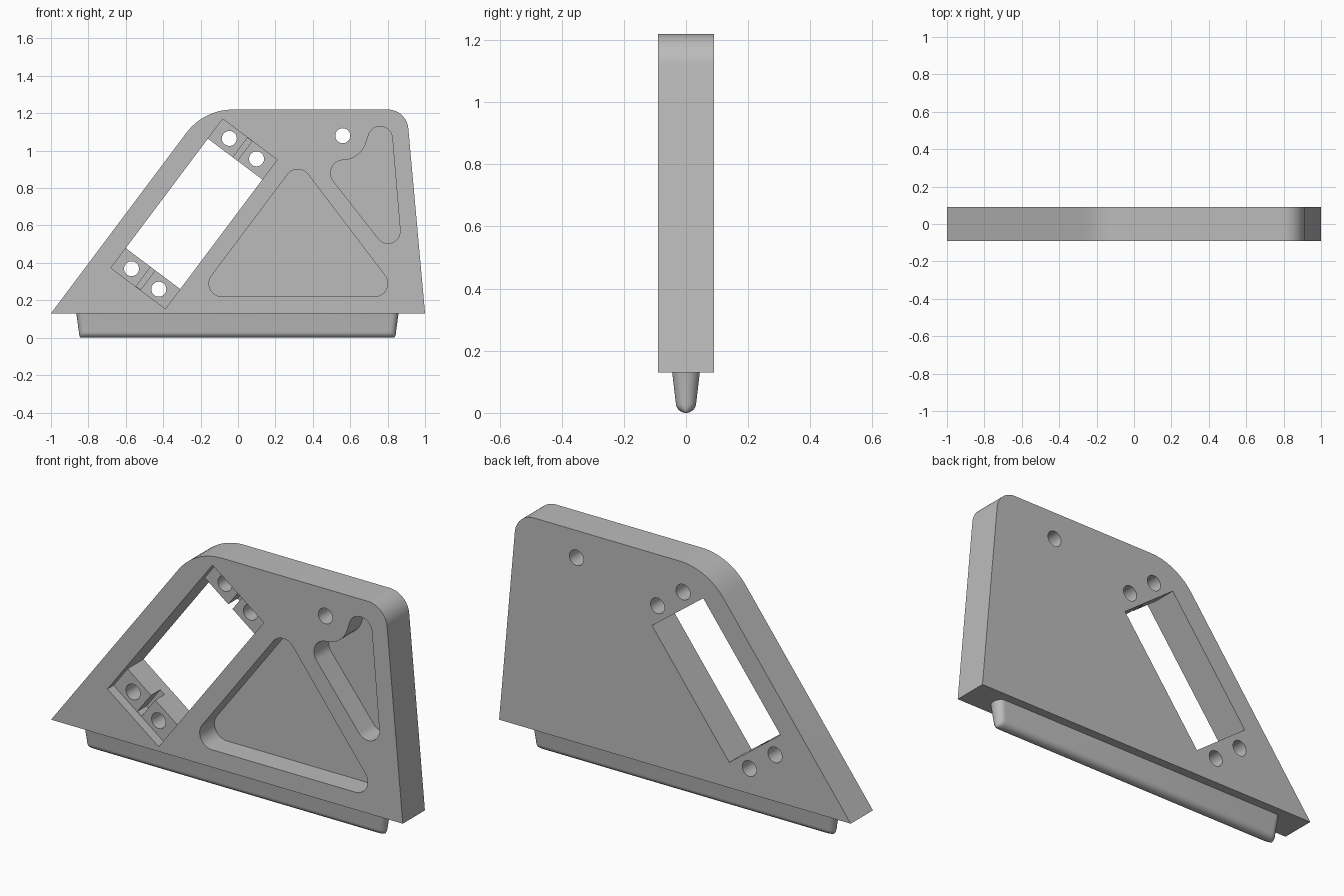
import bpy, bmesh, math
from mathutils import Vector

cube = bpy.data.objects.get("Cube")
if cube:
    bpy.data.objects.remove(cube, do_unlink=True)

grey = bpy.data.materials.new("plain grey")
grey.use_nodes = True
grey.diffuse_color = (0.5, 0.5, 0.5, 1)
grey.node_tree.nodes["Principled BSDF"].inputs["Base Color"].default_value = (0.5, 0.5, 0.5, 1)

FRONT, BACK = -0.09, 0.09


def belt(circles):
    """Outline wrapped round circles (x, z, r): r = 0 is a corner, r < 0 bends inward."""
    n = len(circles)
    normals = []
    for i in range(n):
        x1, z1, r1 = circles[i]
        x2, z2, r2 = circles[(i + 1) % n]
        d = Vector((x2 - x1, z2 - z1))
        a = max(-1, min(1, (r1 - r2) / d.length))
        normals.append(math.atan2(d.y, d.x) - math.acos(a))
    points = []
    for i, (x, z, r) in enumerate(circles):
        if r == 0:
            points.append((x, z))
            continue
        start, end = normals[i - 1], normals[i]
        sweep = (end - start) % math.tau if r > 0 else -((start - end) % math.tau)
        steps = max(2, math.ceil(abs(sweep) / math.radians(6)))
        for k in range(steps + 1):
            t = start + sweep * k / steps
            points.append((x + r * math.cos(t), z + r * math.sin(t)))
    return points


def loft(name, rings):
    """Closed solid through equal rings of 3D points."""
    bm = bmesh.new()
    loops = [[bm.verts.new(p) for p in ring] for ring in rings]
    for a, b in zip(loops, loops[1:]):
        for i in range(len(a)):
            j = (i + 1) % len(a)
            bm.faces.new((a[i], a[j], b[j], b[i]))
    bm.faces.new(loops[0])
    bm.faces.new(loops[-1])
    bmesh.ops.recalc_face_normals(bm, faces=bm.faces)
    mesh = bpy.data.meshes.new(name)
    bm.to_mesh(mesh)
    bm.free()
    mesh.materials.append(grey)
    obj = bpy.data.objects.new(name, mesh)
    bpy.context.collection.objects.link(obj)
    return obj


def slab(name, outline, y0, y1):
    return loft(name, [[(x, y, z) for x, z in outline] for y in (y0, y1)])


def select_only(obj):
    bpy.ops.object.select_all(action='DESELECT')
    obj.select_set(True)
    bpy.context.view_layer.objects.active = obj


def cut(obj, outline, y0, y1):
    cutter = slab("cutter", outline, y0, y1)
    mod = obj.modifiers.new("cut", 'BOOLEAN')
    mod.operation, mod.solver, mod.object = 'DIFFERENCE', 'EXACT', cutter
    select_only(obj)
    bpy.ops.object.modifier_apply(modifier=mod.name)
    bpy.data.objects.remove(cutter, do_unlink=True)


# Main plate: slanted left edge and two rounded upper corners
plate = slab("main_plate", belt([(-1, 0.13, 0), (1, 0.13, 0), (0.801, 1.11, 0.11),
                                 (-0.0275, 0.91, 0.31)]), FRONT, BACK)

# Slanted frame of the window: u runs along it, v across it
centre = Vector((-0.235, 0.6625))
u_axis, v_axis = Vector((0.6, 0.8)), Vector((0.8, -0.6))


def slanted(u, v):
    return tuple(centre + u_axis * u + v_axis * v)


def slanted_box(length, width):
    a, b = length / 2, width / 2
    return [slanted(*p) for p in ((-a, -b), (-a, b), (a, b), (a, -b))]


# Shallow seat, cable slots and through window
cut(plate, slanted_box(0.996, 0.364), FRONT - 0.1, FRONT + 0.05)
cut(plate, slanted_box(0.732, 0.364), FRONT - 0.1, BACK + 0.1)
cut(plate, slanted_box(0.992, 0.03), FRONT - 0.1, FRONT + 0.125)

# Screw holes and hanging hole
holes = [slanted(su * 0.4355, sv * 0.091) for su in (-1, 1) for sv in (-1, 1)]
for x, z in holes + [(0.56, 1.08)]:
    ring = [(x + 0.04 * math.cos(math.tau * k / 40), z + 0.04 * math.sin(math.tau * k / 40))
            for k in range(40)]
    cut(plate, ring, FRONT - 0.1, BACK + 0.1)

# Blind pockets in the front
triangle = [(-0.085, 0.29, 0.07), (0.73, 0.29, 0.07), (0.32, 0.83, 0.07)]
hooked = [(0.802, 0.57, 0.065), (0.76, 1.065, 0.065), (0.56, 1.08, -0.13), (0.565, 0.88, 0.07)]
for pocket in (triangle, hooked):
    cut(plate, belt(pocket), FRONT - 0.1, FRONT + 0.12)


# Tapered bottom tongue with round ends and a round lower edge
def stadium(z, half_y, half_x):
    ring = []
    for k in range(34):
        side = 1 if k < 17 else -1
        t = -math.pi / 2 + math.pi * (k % 17) / 16
        ring.append((side * (half_x - 0.035 + 0.035 * math.cos(t)), side * half_y * math.sin(t), z))
    return ring


rings = [stadium(0.135, 0.045, 0.862)]
for k in range(9):
    t = math.radians(86) * k / 8
    rings.append(stadium(0.033 * (1 - math.sin(t)), 0.033 * math.cos(t),
                         0.848 - 0.012 * (1 - math.cos(t))))
tongue = loft("bottom_tongue", rings)
tongue.location.x = -0.003

for obj in (plate, tongue):
    select_only(obj)
    bpy.ops.object.shade_smooth_by_angle(angle=math.radians(30))
